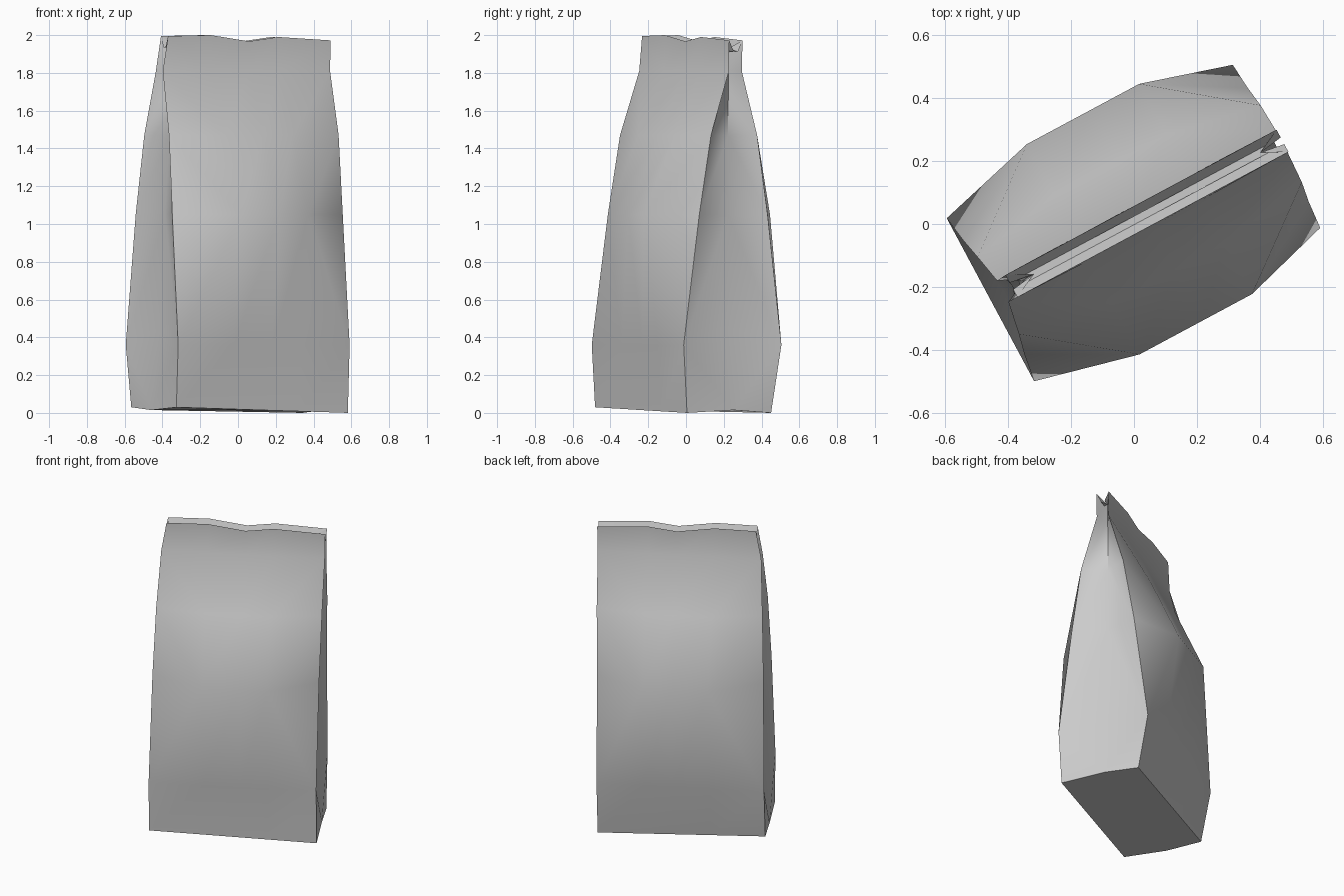
import bpy, bmesh, math
from mathutils import Matrix

old = bpy.data.objects.get("Cube")
if old:
    bpy.data.objects.remove(old, do_unlink=True)

paper = bpy.data.materials.new("plain_grey")
paper.use_nodes = True
grey = (0.6, 0.6, 0.6, 1)
paper.diffuse_color = grey
paper.node_tree.nodes["Principled BSDF"].inputs["Base Color"].default_value = grey

# Levels: z, left edge, right edge, front edge, front bulge, back edge, back bulge, gusset depth
LEVELS = [
    (0.00, -.515, .515, -.27, -.27, .235, .235, 0),
    (0.36, -.515, .515, -.29, -.29, .297, .297, .05),
    (1.05, -.502, .522, -.20, -.373, .21, .384, .07),
    (1.47, -.487, .532, -.135, -.19, .142, .20, .08),
    (1.81, -.468, .537, -.03, -.035, .047, .052, .08),
    (2.00, -.436, .540, -.03, -.03, .05, .05, .08),
]
COLUMNS = [-.18, .05, .225]          # inner columns across each panel
TOP_WAVE = [-.005, 0, -.033, -.01, -.028]
FOLD_V = 0.01


def ring(level):
    """Front panel, right gusset, back panel, left gusset."""
    z, left, right, fe, fb, be, bb, depth = level
    top, base = z == 2, z == 0
    us = [left] + COLUMNS + [right]

    def height(i):
        if top:
            return z + TOP_WAVE[i]
        return z + (0.015 - 0.029 * us[i] if base else 0)

    front = [(u, fe if i in (0, 4) else fb, height(i)) for i, u in enumerate(us)]
    back = [(u, be if i in (0, 4) else bb, height(i)) for i, u in enumerate(us)]
    fold_z = 1.93 if top else z + (0.015 if base else 0.08 if z < 0.5 else 0)
    return (front + [(right - depth, FOLD_V, fold_z)]
            + back[::-1] + [(left + depth, FOLD_V, fold_z)])


bm = bmesh.new()
rings = [ring(level) for level in LEVELS]

# Inner mouth: the two lips drop to a narrow floor
mouth = [(u, FOLD_V + (v - FOLD_V) * 0.3, z - (0 if i in (5, 11) else 0.06))
         for i, (u, v, z) in enumerate(rings[-1])]
rings.append(mouth)
verts = [[bm.verts.new(p) for p in r] for r in rings]

# Walls, each quad split along its more convex diagonal
n = len(verts[0])
for low, high in zip(verts, verts[1:]):
    for i in range(n):
        j = (i + 1) % n
        a, b, c, d = low[i], low[j], high[j], high[i]
        if abs(a.co.y) + abs(c.co.y) >= abs(b.co.y) + abs(d.co.y):
            tris = ((a, b, c), (a, c, d))
        else:
            tris = ((a, b, d), (b, c, d))
        for t in tris:
            bm.faces.new(t)

# Base and mouth floor
bm.faces.new(verts[0][::-1])
bm.faces.new(verts[-1])
bmesh.ops.recalc_face_normals(bm, faces=bm.faces)
bm.transform(Matrix.Rotation(math.radians(28.2), 4, 'Z'))

mesh = bpy.data.meshes.new("bag")
bm.to_mesh(mesh)
bm.free()
mesh.materials.append(paper)
bag = bpy.data.objects.new("bag", mesh)
bpy.context.collection.objects.link(bag)
bpy.context.view_layer.objects.active = bag
bag.select_set(True)
bpy.ops.object.shade_smooth_by_angle(angle=math.radians(40))
